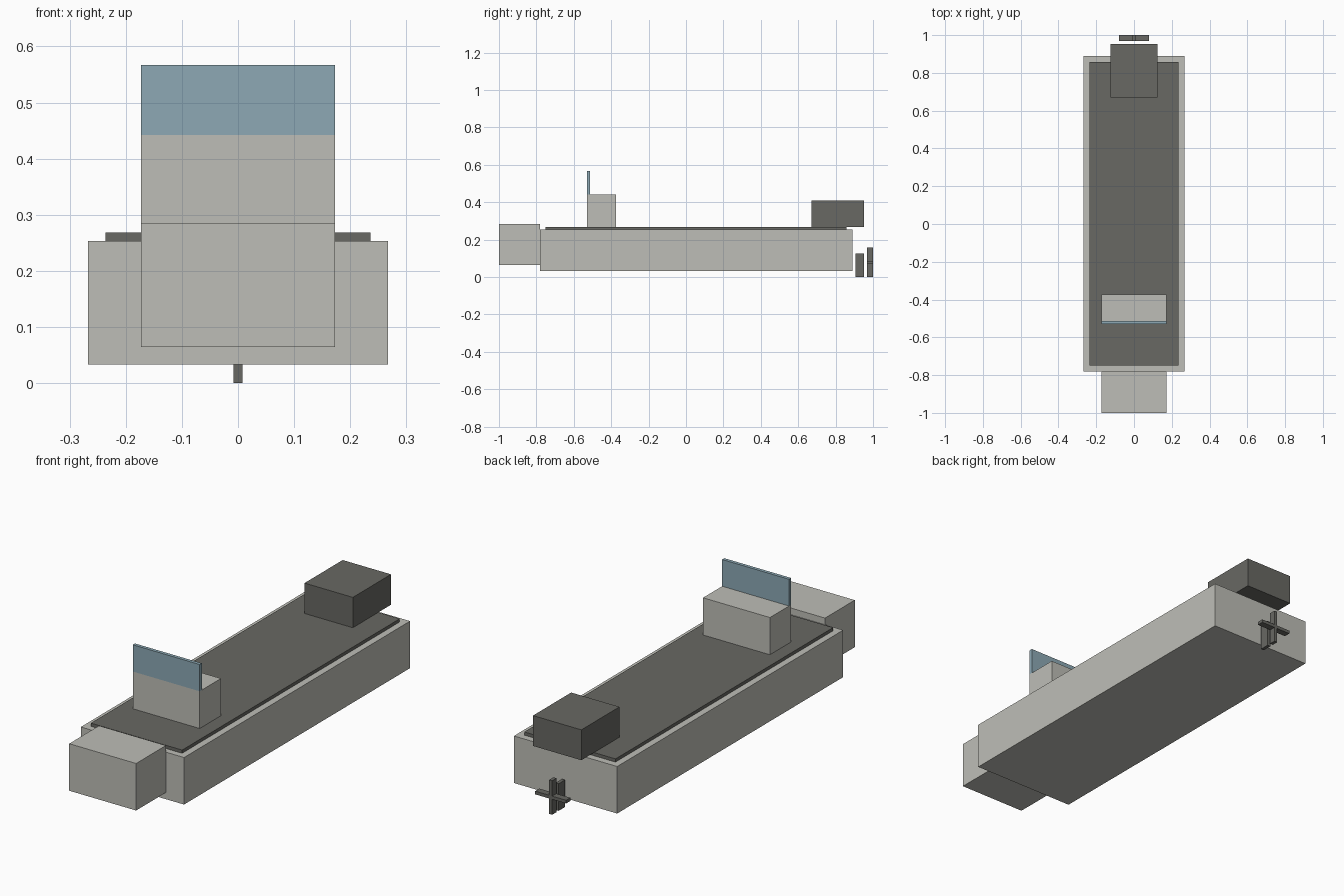
import bpy

if "Cube" in bpy.data.objects:
    bpy.data.objects.remove(bpy.data.objects["Cube"])


def material(name, rgb):
    m = bpy.data.materials.new(name)
    m.diffuse_color = (*rgb, 1.0)
    m.use_nodes = True
    m.node_tree.nodes["Principled BSDF"].inputs["Base Color"].default_value = m.diffuse_color
    return m


light_grey = material("light_grey", (0.515, 0.515, 0.474))
dark_grey = material("dark_grey", (0.138, 0.138, 0.125))
glass_blue = material("glass_blue", (0.266, 0.397, 0.462))


def box(name, half_width, y, z, mat):
    """Box centred on x = 0 with given y and z ranges."""
    bpy.ops.mesh.primitive_cube_add(
        size=1, location=(0, (y[0] + y[1]) / 2, (z[0] + z[1]) / 2))
    ob = bpy.context.object
    ob.name = name
    ob.scale = (2 * half_width, y[1] - y[0], z[1] - z[0])
    bpy.ops.object.transform_apply(location=False, rotation=False, scale=True)
    ob.data.materials.append(mat)
    return ob


# Hull, raised bow and deck
box("hull", 0.267, (-0.78, 0.89), (0.033, 0.253), light_grey)
box("bow", 0.173, (-1.0, -0.78), (0.064, 0.284), light_grey)
box("deck", 0.236, (-0.75, 0.858), (0.253, 0.268), dark_grey)

# Console with windscreen on its front edge
box("console", 0.173, (-0.53, -0.373), (0.268, 0.442), light_grey)
box("windscreen", 0.173, (-0.53, -0.514), (0.442, 0.567), glass_blue)

# Engine housing at the stern
box("engine", 0.125, (0.67, 0.952), (0.268, 0.41), dark_grey)

# Rudder and two crossed propeller blades
box("rudder", 0.008, (0.905, 0.952), (0.0, 0.127), dark_grey)
box("propeller_blade_vertical", 0.008, (0.969, 1.0), (0.0, 0.159), dark_grey)
box("propeller_blade_horizontal", 0.08, (0.969, 1.0), (0.072, 0.087), dark_grey)
